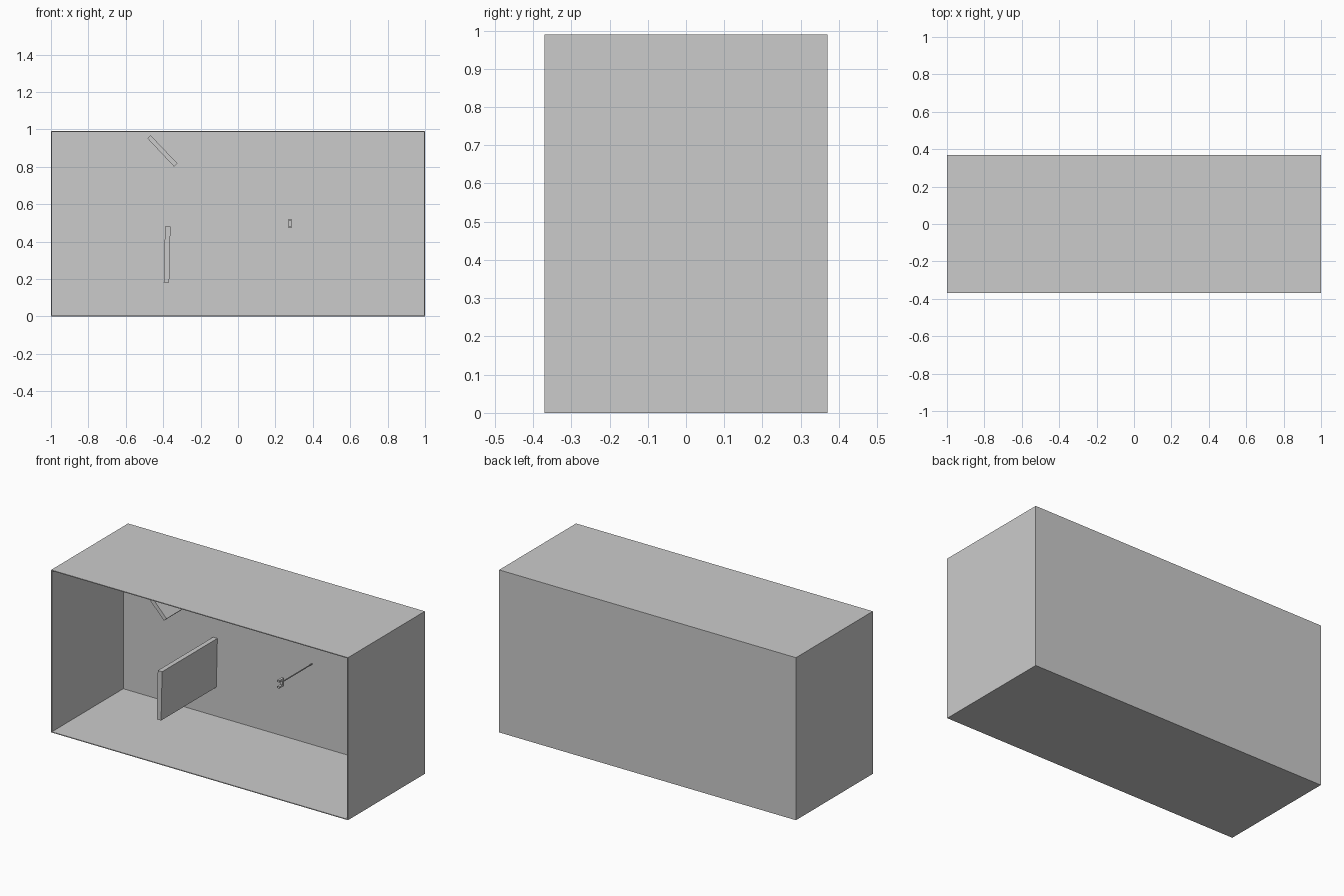
import bpy, bmesh

if "Cube" in bpy.data.objects:
    bpy.data.objects.remove(bpy.data.objects["Cube"])

W, D, H, T = 2.0, 0.74, 0.99, 0.005
BACK = 0.317  # inner face of the back wall


def box(name, x, y, z):
    bm = bmesh.new()
    bmesh.ops.create_cube(bm, size=1)
    for v in bm.verts:
        v.co = [r[0] if c < 0 else r[1] for c, r in zip(v.co, (x, y, z))]
    return finish(name, bm)


def extrude_y(name, pts, y0, y1):
    """Extrude an xz outline along y."""
    bm = bmesh.new()
    face = bm.faces.new([bm.verts.new((x, y0, z)) for x, z in pts])
    ext = bmesh.ops.extrude_face_region(bm, geom=[face])
    for v in ext["geom"]:
        if isinstance(v, bmesh.types.BMVert):
            v.co.y = y1
    return finish(name, bm)


def finish(name, bm):
    bmesh.ops.recalc_face_normals(bm, faces=bm.faces)
    mesh = bpy.data.meshes.new(name)
    bm.to_mesh(mesh)
    bm.free()
    ob = bpy.data.objects.new(name, mesh)
    bpy.context.collection.objects.link(ob)
    return ob


# Open-fronted case: thin frame with a thicker back wall
x, y = W / 2, D / 2
outer = [(-x, 0), (x, 0), (x, H), (-x, H)]
i = x - T
inner = [(-i, T), (i, T), (i, H - T), (-i, H - T)]
bm = bmesh.new()
rings = [[bm.verts.new((px, py, pz)) for px, pz in pts]
         for pts, py in ((outer, y), (outer, -y), (inner, -y), (inner, BACK))]
for a, b in zip(rings, rings[1:]):
    for k in range(4):
        n = (k + 1) % 4
        bm.faces.new((a[k], a[n], b[n], b[k]))
bm.faces.new(rings[0])
bm.faces.new(rings[-1])
finish("case", bm)

# Two panels standing out from the back wall
extrude_y("sloping_panel", [(-0.484, 0.952), (-0.342, 0.801),
                            (-0.324, 0.818), (-0.467, 0.968)], -0.225, BACK)
extrude_y("upright_panel", [(-0.397, 0.182), (-0.368, 0.182),
                            (-0.361, 0.481), (-0.39, 0.481)], -0.215, BACK)

# Small forked bracket on a thin rod
fx = (0.271, 0.286)
box("fork_bar", fx, (0.02, 0.035), (0.473, 0.521))
for name, z in (("fork_lower_prong", (0.473, 0.484)), ("fork_upper_prong", (0.51, 0.521))):
    box(name, fx, (-0.01, 0.02), z)
box("fork_rod", (0.276, 0.281), (0.035, BACK), (0.495, 0.5))
